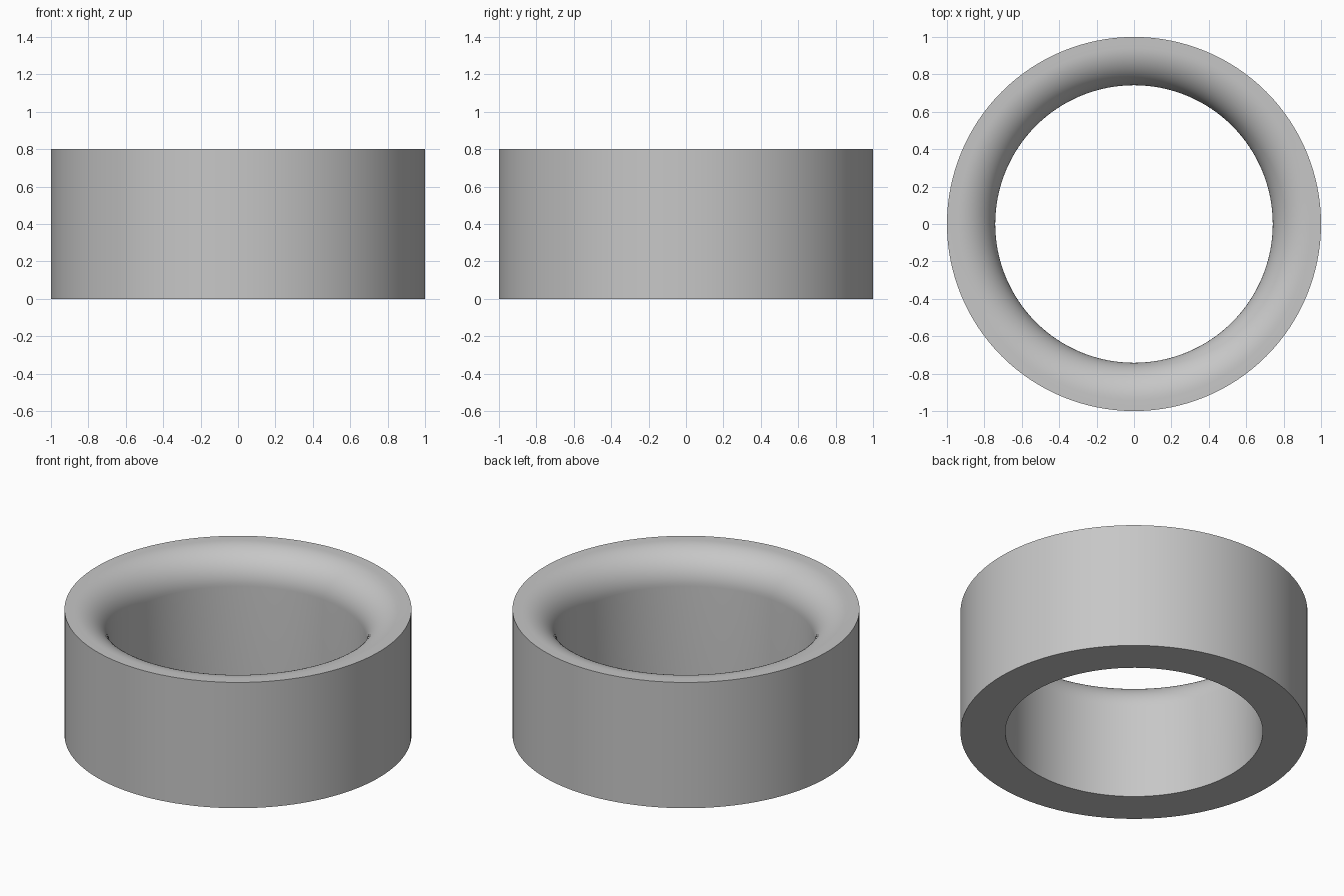
import bpy
import bmesh
from math import pi, sin, cos, radians

cube = bpy.data.objects.get("Cube")
if cube:
    bpy.data.objects.remove(cube, do_unlink=True)

OUTER, INNER, HEIGHT, FILLET = 1.0, 0.742, 0.8, 0.2
SEGMENTS, FILLET_STEPS = 128, 16

# Plain grey metal
metal = bpy.data.materials.new("grey metal")
metal.use_nodes = True
grey = (0.57, 0.57, 0.57, 1)
metal.diffuse_color = grey
metal.node_tree.nodes["Principled BSDF"].inputs["Base Color"].default_value = grey

# Cross-section: square outside, with the upper inner edge rounded over
profile = [(INNER, 0), (OUTER, 0), (OUTER, HEIGHT)]
for i in range(FILLET_STEPS + 1):
    a = pi / 2 * (1 + i / FILLET_STEPS)
    profile.append((INNER + FILLET + FILLET * cos(a),
                    HEIGHT - FILLET + FILLET * sin(a)))

# Ring body: the cross-section turned about the vertical axis
bm = bmesh.new()
verts = [bm.verts.new((r, 0, z)) for r, z in profile]
edges = [bm.edges.new((v, verts[(i + 1) % len(verts)])) for i, v in enumerate(verts)]
bmesh.ops.spin(bm, geom=verts + edges, cent=(0, 0, 0), axis=(0, 0, 1),
               angle=2 * pi, steps=SEGMENTS, use_merge=True)
bmesh.ops.remove_doubles(bm, verts=bm.verts[:], dist=0.0001)
bmesh.ops.recalc_face_normals(bm, faces=bm.faces[:])
mesh = bpy.data.meshes.new("ring_body")
bm.to_mesh(mesh)
bm.free()
mesh.materials.append(metal)

ring = bpy.data.objects.new("ring_body", mesh)
bpy.context.collection.objects.link(ring)
bpy.ops.object.select_all(action="DESELECT")
ring.select_set(True)
bpy.context.view_layer.objects.active = ring
bpy.ops.object.shade_smooth_by_angle(angle=radians(30))
